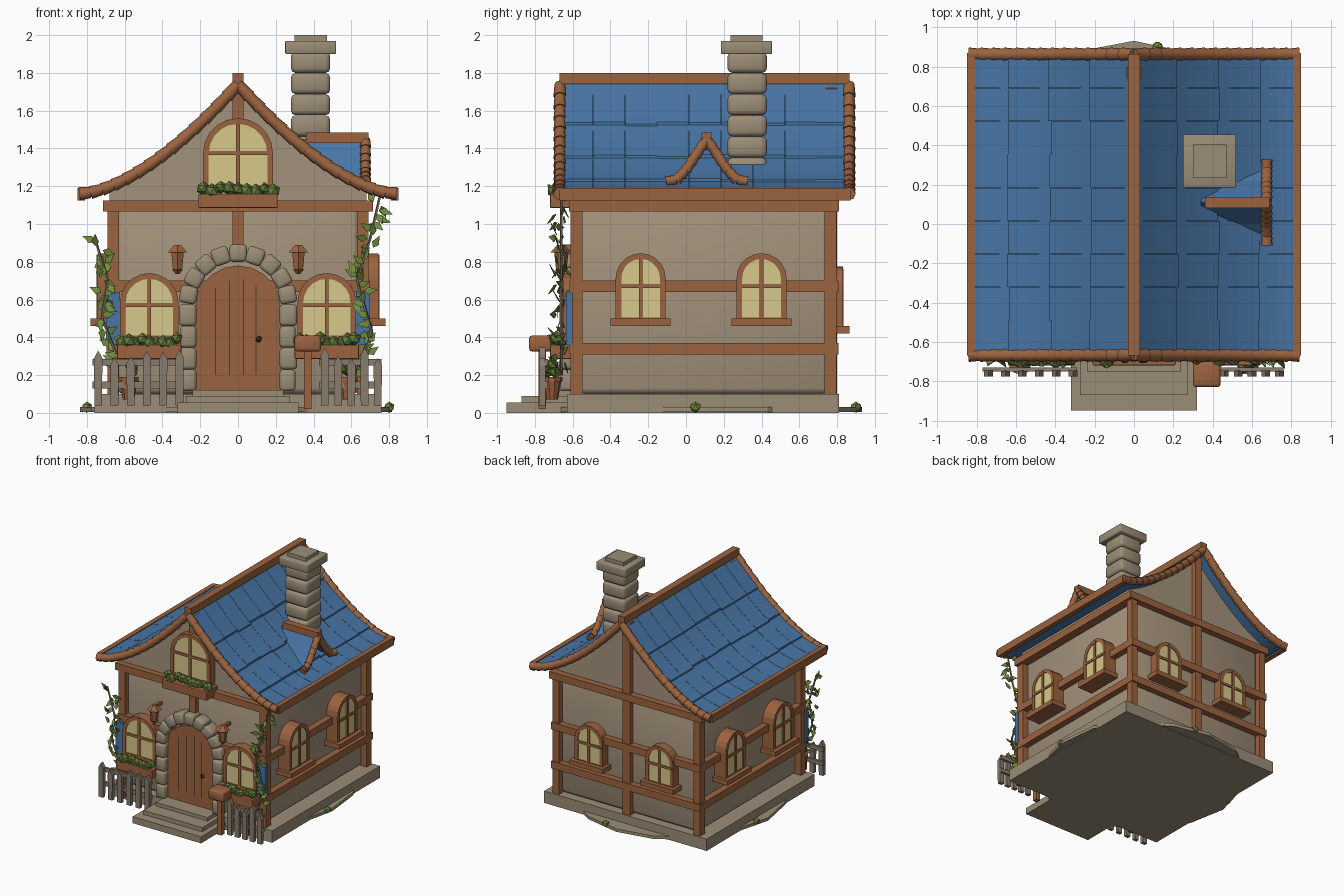
import bpy, bmesh, math, random
from mathutils import Matrix, Vector

random.seed(4)
if "Cube" in bpy.data.objects:
    bpy.data.objects.remove(bpy.data.objects["Cube"])


def material(name, r, g, b):
    m = bpy.data.materials.new(name)
    m.use_nodes = True
    m.diffuse_color = (r, g, b, 1)
    node = next(n for n in m.node_tree.nodes if n.type == 'BSDF_PRINCIPLED')
    node.inputs["Base Color"].default_value = (r, g, b, 1)
    return m


TIMBER = material("timber brown", .33, .125, .05)
PLASTER = material("plaster tan", .37, .29, .20)
STONE = material("stone beige", .33, .27, .185)
BLUE = material("roof blue", .065, .18, .38)
CREAM = material("window cream", .68, .58, .26)
LEAF = material("leaf green", .17, .27, .05)
BUSH = material("bush green", .13, .2, .04)
FENCE = material("weathered grey", .25, .205, .155)
CLAY = material("clay orange", .33, .11, .045)
IRON = material("dark iron", .08, .045, .025)


class Part:
    """One named mesh object assembled from simple solids."""

    def __init__(self, name, mat, M=Matrix()):
        self.name, self.mat, self.M, self.bm = name, mat, M, bmesh.new()

    def box(self, x, y, z, bevel=0, rot=Matrix()):
        c = Vector([(a + b) / 2 for a, b in (x, y, z)])
        s = [abs(b - a) for a, b in (x, y, z)]
        base = self.M @ Matrix.Translation(c) @ rot
        vs = bmesh.ops.create_cube(self.bm, size=1, matrix=base @ Matrix.Diagonal((*s, 1)))["verts"]
        if bevel:
            es = list({e for v in vs for e in v.link_edges})
            bmesh.ops.bevel(self.bm, geom=es, offset=bevel, segments=2, profile=.5, affect='EDGES')

    def prism(self, pts, y0, y1):
        a = [self.bm.verts.new(self.M @ Vector((x, y0, z))) for x, z in pts]
        b = [self.bm.verts.new(self.M @ Vector((x, y1, z))) for x, z in pts]
        self.bm.faces.new(a)
        self.bm.faces.new(b[::-1])
        for i in range(len(a)):
            j = (i + 1) % len(a)
            self.bm.faces.new((a[j], a[i], b[i], b[j]))

    def log(self, a, b, r1, r2, n=8):
        a, b = Vector(a), Vector(b)
        m = Matrix.Translation((a + b) / 2) @ (b - a).to_track_quat('Z', 'Y').to_matrix().to_4x4()
        bmesh.ops.create_cone(self.bm, cap_ends=True, segments=n, radius1=r1, radius2=r2,
                              depth=(b - a).length, matrix=self.M @ m)

    def ball(self, p, r):
        bmesh.ops.create_icosphere(self.bm, subdivisions=1, radius=r, matrix=self.M @ Matrix.Translation(p))

    def done(self, smooth=False):
        bmesh.ops.recalc_face_normals(self.bm, faces=self.bm.faces)
        if smooth:
            for f in self.bm.faces:
                f.smooth = True
            for e in self.bm.edges:
                e.smooth = e.calc_face_angle(0) < math.radians(50)
        me = bpy.data.meshes.new(self.name)
        self.bm.to_mesh(me)
        self.bm.free()
        me.materials.append(self.mat)
        bpy.context.collection.objects.link(bpy.data.objects.new(self.name, me))


def block(name, mat, x, y, z, bevel=0):
    p = Part(name, mat)
    p.box(x, y, z, bevel)
    p.done(bevel > 0)


def roof_z(x):
    return 1.16 + .58 * max(0, 1 - abs(x) / .83) ** 1.6


def arch(w, h, n=10, inset=0):
    r = w / 2 - inset
    arc = [(r * math.cos(math.pi * i / n), h - w / 2 + r * math.sin(math.pi * i / n)) for i in range(n + 1)]
    return [(r, inset)] + arc + [(-r, inset)]


def facade(x, y, z, turn=0):
    return Matrix.Translation((x, y, z)) @ Matrix.Rotation(math.radians(turn), 4, 'Z')


# Base, ground and steps
block("foundation", STONE, (-.76, .76), (-.63, .81), (0, .1))
ground = Part("ground_slab", STONE, Matrix.Rotation(math.pi / 2, 4, 'X'))
rim = [(math.tau * i / 16, random.uniform(.97, 1.02)) for i in range(16)]
ground.prism([(.83 * k * math.cos(a), -.1 + .85 * k * math.sin(a)) for a, k in rim], .005, .03)
ground.done()
steps = Part("front_steps", STONE)
for w, y, z in ((.32, -.95, .055), (.275, -.87, .09), (.24, -.75, .12)):
    steps.box((-w, w), (y, -.6), (0, z))
steps.done()
tufts = Part("grass_tufts", LEAF)
for p in ((.8, .05, .03), (.12, .9, .03), (-.8, .2, .03)):
    tufts.ball(p, .03)
tufts.done()

# Walls and gables
block("house_walls", PLASTER, (-.64, .64), (-.57, .755), (.1, 1.12), .03)
gable = Part("gable_walls", PLASTER)
xs = [-.68 + 1.36 * i / 24 for i in range(25)]
gable.prism([(-.68, 1.1), (.68, 1.1)] + [(x, roof_z(x) - .015) for x in xs[::-1]], -.57, .755)
gable.done()

# Timber frame
frame = Part("timber_frame", TIMBER)
for x in (-.66, .66):
    for y in (-.58, .765):
        frame.box((x - .03, x + .03), (y - .032, y + .032), (.1, 1.1))
frame.box((-.715, .715), (-.62, .81), (1.065, 1.125))
for z in (.64, .31):
    frame.box((-.695, .695), (-.617, .808), (z, z + .06))
frame.box((-.03, .03), (-.61, -.55), (.85, 1.72))
frame.box((-.035, .035), (.74, .8), (.1, 1.72))
frame.done()

# Main roof: shell, tile rows and rolled edge trim
shell = Part("roof_shell", BLUE)
xs = [-.83 + 1.66 * i / 32 for i in range(33)]
shell.prism([(x, roof_z(x) + .005) for x in xs] + [(x, roof_z(x) - .025) for x in xs[::-1]], -.665, .865)
shell.done()
tiles = Part("roof_tiles", BLUE)
rows = (.0, .22, .43, .64, .82)
for side in (-1, 1):
    for r in range(4):
        for c in range(9):
            x0, x1 = rows[r], rows[r + 1] + random.uniform(-.008, .008)
            cut = [x0 + (x1 - x0) * k / 4 for k in range(5)]
            top = [(side * x, roof_z(x) + .01 + .003 * k) for k, x in enumerate(cut)]
            low = [(side * x, roof_z(x) - .005) for x in cut[::-1]]
            y = -.66 + 1.52 * c / 9
            tiles.prism(top + low, y + .001, y + 1.52 / 9 - .001)
tiles.done()
trim = Part("roof_edge_trim", TIMBER)
for y in (-.667, .863):
    for side in (-1, 1):
        path = [(side * .84 * i / 14, y, roof_z(.84 * i / 14)) for i in range(15)]
        for a, b in zip(path, path[1:]):
            trim.log(a, b, .029, .035)
for side in (-1, 1):
    trim.box((side * .81, side * .85), (-.67, .87), (1.125, 1.19))
trim.box((-.03, .03), (-.67, .865), (1.74, 1.8))
trim.done(True)

# Dormer on the left slope
leg = [(0, 1.45), (.06, 1.36), (.11, 1.285), (.16, 1.235), (.215, 1.225)]
turned = facade(0, .11, 0, 90)
dormer = Part("dormer_roof", BLUE, turned)
dormer_trim = Part("dormer_trim", TIMBER, turned)
for s in (-1, 1):
    dormer.prism([(s * u, z) for u, z in leg] + [(s * u, z - .02) for u, z in leg[::-1]], -.67, -.34)
    for (u, z), (v, w) in zip(leg, leg[1:]):
        for k in (0, .5):
            a = Vector((s * u, -.675, z)).lerp(Vector((s * v, -.675, w)), k)
            b = Vector((s * u, -.675, z)).lerp(Vector((s * v, -.675, w)), k + .5)
            dormer_trim.log(a, b, .024, .03)
dormer_trim.box((-.028, .028), (-.69, -.36), (1.43, 1.485))
dormer.done()
dormer_trim.done(True)

# Chimney
chimney = Part("chimney", STONE)
for i in range(6):
    z = 1.24 + .112 * i
    chimney.box((.28, .488), (.22, .428), (z, z + .111), .024)
chimney.box((.25, .52), (.185, .455), (1.9, 1.97), .006)
chimney.box((.3, .47), (.235, .405), (1.96, 2))
chimney.done(True)


# Windows
def window(M, w, h, d, sill=True):
    f = Part("window_frame", TIMBER, M)
    outer, inner = arch(w, h), arch(w, h, inset=.03)
    for i in range(len(outer)):
        j = (i + 1) % len(outer)
        f.prism([outer[i], outer[j], inner[j], inner[i]], -d, 0)
    f.box((-.01, .01), (-d - .004, 0), (.01, h - .01))
    f.box((-w / 2 + .01, w / 2 - .01), (-d - .003, 0), (h * .5, h * .5 + .02))
    if sill:
        f.box((-w * .6, w * .6), (-d - .035, 0), (-.015, .025))
    f.done()
    pane = Part("window_pane", CREAM, M)
    pane.prism(arch(w, h, inset=.02), -d + .006, 0)
    pane.done()


for s in (-1, 1):
    window(facade(s * .47, -.57, .38), .31, .36, .08, False)
    window(facade(s * .33, .755, .435, 180), .26, .34, .075)
    for y in (-.24, .4):
        window(facade(s * .64, y, .475, 90 * s), .265, .37, .105)
    block("shutter", BLUE, (s * .625, s * .7), (-.635, -.6), (.36, .64))
window(facade(0, -.57, 1.17), .37, .39, .07, False)

# Door with planks, knob and stone arch
door = Part("front_door", TIMBER)
door.prism(arch(.45, .66), -.62, -.56)
door.M = Matrix.Translation((0, 0, .12))
bmesh.ops.translate(door.bm, vec=(0, 0, .12), verts=door.bm.verts)
door.done()
grooves = Part("door_grooves", IRON)
for x in (-.12, -.045, .03, .095):
    grooves.box((x - .003, x + .003), (-.624, -.61), (.2, .72 - abs(x) * .5))
grooves.ball((.11, -.635, .39), .018)
grooves.done()
stones = Part("door_stone_arch", STONE)
for i in range(9):
    a = math.pi * (i + .5) / 9
    x, z = .266 * math.cos(a), .58 + .266 * math.sin(a)
    stones.box((x - .046, x + .046), (-.67, -.55), (z - .047, z + .047), .018,
               Matrix.Rotation(-a, 4, 'Y'))
for s in (-1, 1):
    for i in range(4):
        z = .115 + .115 * i
        stones.box((s * .22, s * (.305 + .008 * (i % 2))), (-.67, -.55), (z, z + .115), .018)
stones.done(True)

# Wall lanterns
lamps = Part("wall_lanterns", TIMBER)
for x in (-.32, .32):
    lamps.log((x, -.66, .76), (x, -.66, .85), .028, .038, 6)
    lamps.log((x, -.66, .85), (x, -.66, .89), .058, .02, 6)
    lamps.log((x, -.66, .735), (x, -.66, .76), .01, .035, 6)
    lamps.box((x - .012, x + .012), (-.66, -.56), (.86, .885))
lamps.done()

# Flower boxes
planter, bushes, blooms = Part("flower_boxes", TIMBER), Part("box_plants", BUSH), Part("small_blooms", CREAM)
for x, z, w in ((-.47, .285, .17), (.47, .285, .17), (0, 1.085, .21)):
    planter.box((x - w, x + w), (-.72, -.57), (z, z + .075), .006)
    for i in range(9):
        p = Vector((x - w + .025 + (2 * w - .05) * i / 8, random.uniform(-.7, -.66), z + random.uniform(.085, .11)))
        bushes.ball(p, random.uniform(.032, .042))
        if i % 3 == 1:
            blooms.ball(p + Vector((0, -.03, .028)), .009)
for p in (planter, bushes, blooms):
    p.done()

# Picket fence
fence = Part("picket_fence", FENCE)
for x0, x1, n in ((-.74, -.31, 6), (.46, .74, 5)):
    for i in range(n):
        x, h = x0 + (x1 - x0) * i / (n - 1), random.uniform(.29, .35)
        fence.prism([(x - .02, .04), (x + .02, .04), (x + .022, h - .04), (x, h), (x - .022, h - .04)], -.775, -.745)
    for z in (.13, .25):
        fence.box((x0 - .03, x1 + .02), (-.75, -.73), (z, z + .035))
fence.done()

# Potted plants and mailbox
pots, herbs = Part("clay_pots", CLAY), Part("pot_plants", BUSH)
for x in (-.58, .58):
    pots.log((x, -.71, .07), (x, -.71, .17), .032, .05, 10)
    pots.log((x, -.71, .165), (x, -.71, .19), .056, .056, 10)
    for i in range(5):
        herbs.ball((x + random.uniform(-.03, .03), -.71 + random.uniform(-.03, .03), .215 + .01 * i), .03)
pots.done()
herbs.done()
mail = Part("mailbox", TIMBER)
mail.box((.35, .39), (-.78, -.74), (.02, .34))
mail.box((.3, .44), (-.83, -.7), (.325, .41), .015)
mail.done(True)

# Climbing vines
stem, leaves = Part("vine_stems", FENCE), Part("vine_leaves", LEAF)
for path in (((-.62, .25), (-.72, .5), (-.69, .7), (-.76, .93)),
             ((.62, .2), (.71, .42), (.63, .7), (.7, .92), (.75, 1.14))):
    for (x, z), (u, w) in zip(path, path[1:]):
        a, b = Vector((x, -.66, z)), Vector((u, -.66, w))
        stem.log(a, b, .008, .007, 5)
        for i in range(10):
            base = a.lerp(b, i / 10) + Vector((random.uniform(-.03, .03), random.uniform(-.03, .02), 0))
            turn = Matrix.Rotation(random.uniform(0, 6.3), 4, 'Y') @ Matrix.Rotation(random.uniform(-.7, .7), 4, 'X')
            leaves.M = Matrix.Translation(base) @ turn
            leaves.prism([(0, 0), (.02, .025), (0, .075), (-.02, .025)], -.002, .002)
stem.done()
leaves.done()
